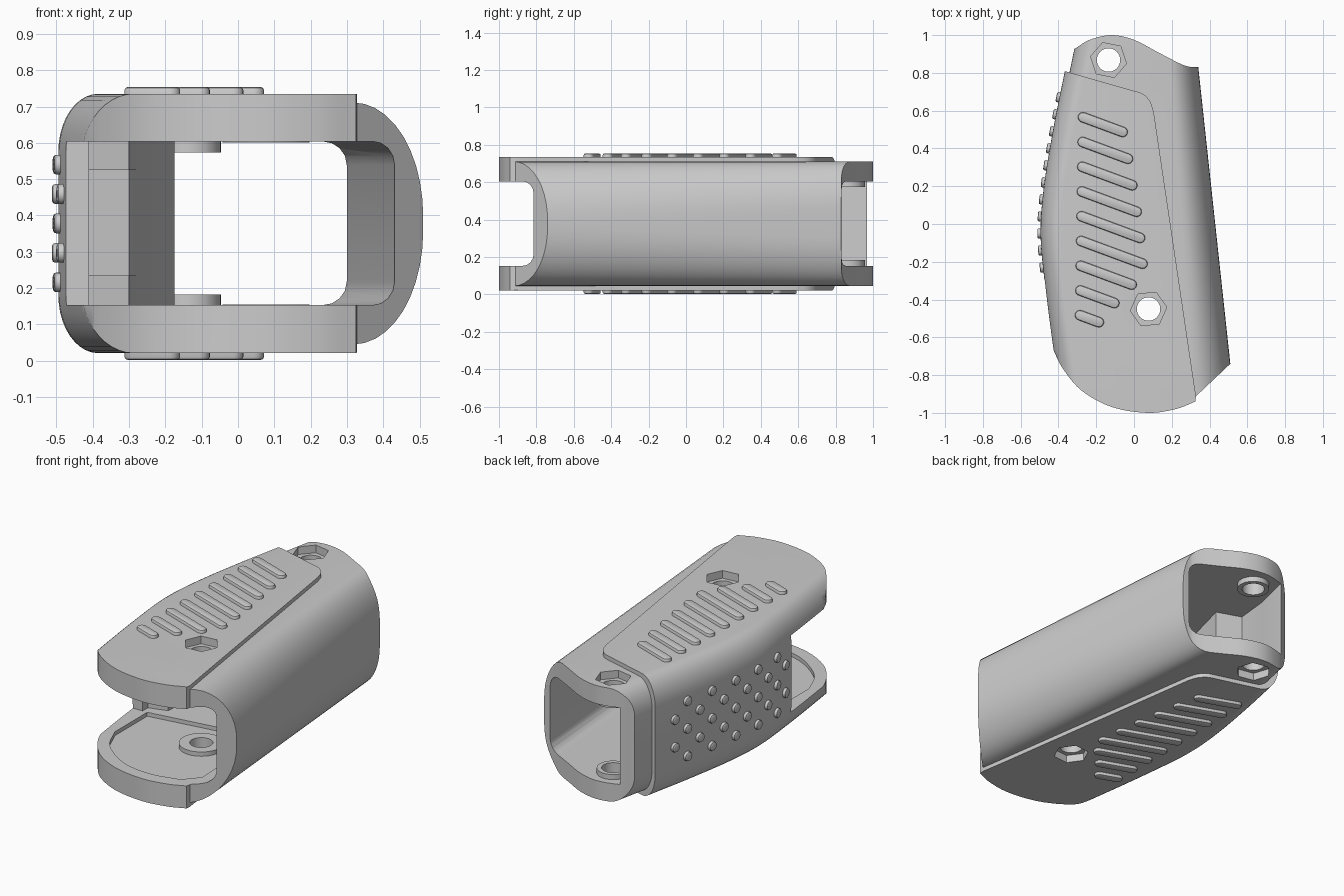
import bpy, bmesh, math
from mathutils import Vector

if "Cube" in bpy.data.objects:
    bpy.data.objects.remove(bpy.data.objects["Cube"])

ZC = 0.378


def add(name, bm):
    bmesh.ops.recalc_face_normals(bm, faces=bm.faces)
    me = bpy.data.meshes.new(name)
    bm.to_mesh(me)
    bm.free()
    ob = bpy.data.objects.new(name, me)
    bpy.context.collection.objects.link(ob)
    return ob


def smooth_path(pts, n=6):
    out = []
    p = [Vector(q) for q in pts]
    p = [2 * p[0] - p[1]] + p + [2 * p[-1] - p[-2]]
    for a, b, c, d in zip(p, p[1:], p[2:], p[3:]):
        for i in range(n):
            t = i / n
            out.append(tuple(0.5 * (2 * b + (c - a) * t + (2 * a - 5 * b + 4 * c - d) * t * t
                                    + (3 * b - a - 3 * c + d) * t ** 3)))
    return out + [tuple(pts[-1])]


def prism(name, pts, z0, z1, bevel=0, pick=None, seg=4):
    bm = bmesh.new()
    f = bm.faces.new([bm.verts.new((x, y, z0)) for x, y in pts])
    r = bmesh.ops.extrude_face_region(bm, geom=[f])
    for v in r['geom']:
        if isinstance(v, bmesh.types.BMVert):
            v.co.z = z1
    if bevel:
        es = [e for e in bm.edges if pick(e)]
        bmesh.ops.bevel(bm, geom=es, offset=bevel, segments=seg, profile=0.5, affect='EDGES')
    return add(name, bm)


def disc(name, c, r, z0, z1, n=40, rot=0.0):
    return prism(name, [(c[0] + r * math.cos(rot + 2 * math.pi * i / n),
                         c[1] + r * math.sin(rot + 2 * math.pi * i / n)) for i in range(n)], z0, z1)


def boolean(ob, other, op):
    m = ob.modifiers.new('bool', 'BOOLEAN')
    m.operation, m.solver, m.object = op, 'EXACT', other
    bpy.context.view_layer.objects.active = ob
    bpy.ops.object.modifier_apply(modifier=m.name)
    bpy.data.objects.remove(other)


# Left edge of the grip as a function of y
LEFT = smooth_path([(-1.2, -.35), (-.65, -.43), (-.3, -.474), (-.05, -.495), (.2, -.477),
                    (.5, -.428), (.8, -.368), (1.2, -.285)])


def left(y):
    for (a, xa), (b, xb) in zip(LEFT, LEFT[1:]):
        if a <= y <= b:
            return xa + (xb - xa) * (y - a) / (b - a)


# Lofted sleeve with a broad round on the right side
def loft(name, off, h):
    bm = bmesh.new()
    rings = []
    n = 10
    for k in range(37):
        y = -1.1 + 2.2 * k / 36
        t = (y + 1) / 2
        xl, xr = left(y) + off, .51 - .108 * (y + .74)
        a, b = .215 - .07 * t, h - .01 - .07 * t
        pts = []
        corners = [(xr, 1, 1, a, b), (xl, -1, 1, .11, .16), (xl, -1, -1, .11, .16), (xr, 1, -1, a, b)]
        for j, (x, sx, sz, ca, cb) in enumerate(corners):
            arc = [(x - sx * ca + sx * ca * math.cos(u), ZC + sz * (h - cb + cb * math.sin(u)))
                   for u in [math.pi / 2 * i / n for i in range(n + 1)]]
            pts += arc if j % 2 == 0 else arc[::-1]
        rings.append([bm.verts.new((x, y, z)) for x, z in pts])
    for r, s in zip(rings, rings[1:]):
        for i in range(len(r)):
            j = (i + 1) % len(r)
            bm.faces.new((r[i], r[j], s[j], s[i]))
    bm.faces.new(rings[0])
    bm.faces.new(rings[-1])
    return add(name, bm)


grip = loft('grip_shell', .026, .333)

# Raised panel wrapping the left side
panel = loft('panel', 0, .357)
seam = [(.34, -1.2), (.332, -.94)] + smooth_path([(.105, .59), (.085, .65), (.045, .69), (0, .705)], 3)
boolean(panel, prism('panel_cut', seam + [(-.37, .81), (-.8, .86), (-.8, -1.2)], -1, 2), 'INTERSECT')
boolean(grip, panel, 'UNION')

# Trim to the plan outline
front = smooth_path([(-.43, -.66), (-.38, -.76), (-.28, -.88), (-.12, -.968), (.07, -1),
                     (.22, -.98), (.325, -.94)])
back = smooth_path([(.335, .83), (.265, .84), (.135, .905), (0, .975), (-.12, 1), (-.235, .975), (-.31, .93)])
outline = front + [(.328, -.912), (.8, -.466), (.8, .83)] + back + [(-.8, .73), (-.8, -.3)]
boolean(grip, prism('outline_cut', outline, -1, 2), 'INTERSECT')

# Through cavity, open at both ends and at the front left
cav = [(-.8, -1.2), (.462, -1.2), (.27, 1.2), (-.25, 1.2), (-.25, .95), (-.3, .75), (-.32, .55), (-.175, .5),
       (-.3, .02), (-.41, 0), (-.41, -.3), (-.8, -.3)]
boolean(grip, prism('cavity', cav, .153, .604, .065,
                    lambda e: all(v.co.x > .26 for v in e.verts)
                    and abs(e.verts[0].co.z - e.verts[1].co.z) < .01), 'DIFFERENCE')
# Shallow pocket in the front plates, leaving a rim
pocket = smooth_path([(-.38, -.6), (-.3, -.76), (-.12, -.89), (.07, -.925), (.25, -.89)]) + \
    [(.33, -.8), (.30, -.2), (-.38, -.3)]
boolean(grip, prism('pocket', pocket, .13, .627), 'DIFFERENCE')
# Guide rails along the left wall, above and below its recess
for z0, z1 in ((.12, .235), (.525, .635)):
    boolean(grip, prism('rail', [(-.44, -.26), (-.3, -.22), (-.28, .1), (-.44, .1)], z0, z1), 'UNION')

# Inner washers, bolt holes and hexagonal nut pockets
for c, r, zb, surf, rot in (((.077, -.45), .12, .155, .357, .1), ((-.135, .868), .088, .183, .333, -.2)):
    for s in (-1, 1):
        za, zz = ZC + s * (ZC - .10), ZC + s * (ZC - zb)
        boolean(grip, disc('washer', c, r, min(za, zz), max(za, zz)), 'UNION')
    boolean(grip, disc('hole', c, .062, -1, 2), 'DIFFERENCE')
    for s in (-1, 1):
        za, zz = ZC + s * (surf - .045), ZC + s * .6
        boolean(grip, disc('nut_pocket', c, .097, min(za, zz), max(za, zz), 6, rot), 'DIFFERENCE')

# Slanted grip bars on top and bottom
parts = [grip]
for i, dx in enumerate((.21, .24, .265, .29, .31, .325, .27, .18, .10)):
    p = Vector((-.27 - .002 * i, .565 - .131 * i))
    q = p + Vector((dx, -.37 * dx))
    a0 = math.atan2(-.37, 1)
    pts = []
    for c, st in ((q, a0 - math.pi / 2), (p, a0 + math.pi / 2)):
        pts += [(c.x + .027 * math.cos(st + math.pi * k / 8), c.y + .027 * math.sin(st + math.pi * k / 8))
                for k in range(9)]
    for s, nm in ((1, 'top'), (-1, 'bottom')):
        za, ze = ZC + s * .34, ZC + s * .376
        parts.append(prism(nm + '_grip_bar', pts, za, ze, .01,
                           lambda e: all(abs(v.co.z - ze) < 1e-4 for v in e.verts), 2))

# Staggered round studs on the left side
for i in range(11):
    y = .67 - .09 * i
    for z in ((.297, .459) if i % 2 == 0 else (.216, .378, .54)):
        stud = disc('side_stud', (0, 0), .027, -.03, .017, 16)
        bm = bmesh.new()
        bm.from_mesh(stud.data)
        bmesh.ops.bevel(bm, geom=[e for e in bm.edges if all(v.co.z > 0 for v in e.verts)],
                        offset=.008, segments=2, profile=.5, affect='EDGES')
        bm.to_mesh(stud.data)
        bm.free()
        slope = (left(y + .01) - left(y - .01)) / .02
        stud.location = (left(y), y, z)
        stud.rotation_euler = Vector((-1, slope, 0)).to_track_quat('Z', 'Y').to_euler()
        parts.append(stud)

bpy.ops.object.select_all(action='DESELECT')
for o in parts:
    o.select_set(True)
bpy.context.view_layer.objects.active = grip
bpy.ops.object.shade_smooth_by_angle(angle=math.radians(30))
